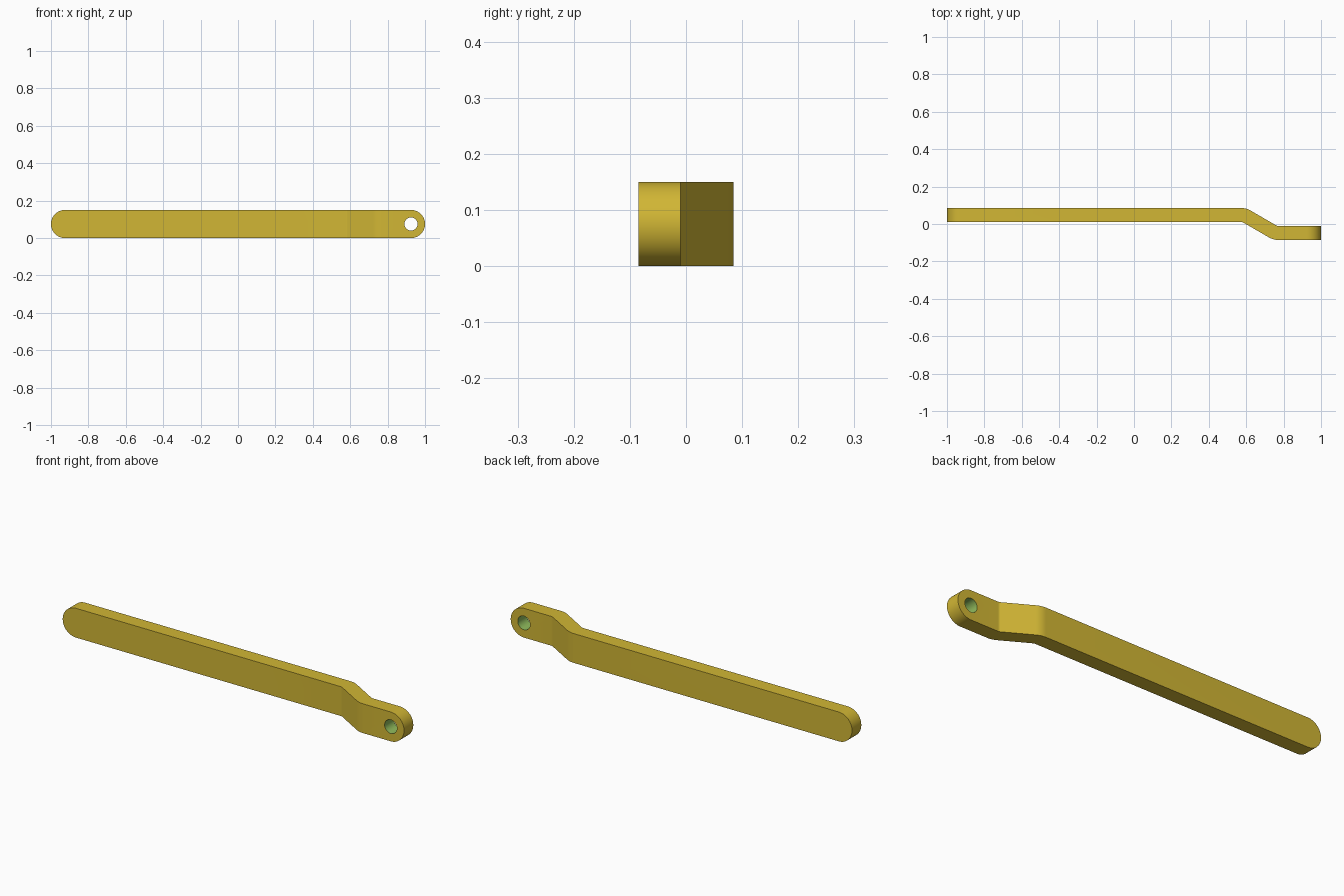
import bpy, bmesh, math
from mathutils import Vector

if "Cube" in bpy.data.objects:
    bpy.data.objects.remove(bpy.data.objects["Cube"])

R = 0.075                 # end radius, half the bar height
T = 0.075                 # plate thickness
HOLE_X, HOLE_R = 0.925, 0.035


def material(name, rgb):
    m = bpy.data.materials.new(name)
    m.diffuse_color = (*rgb, 1)
    m.use_nodes = True
    m.node_tree.nodes["Principled BSDF"].inputs["Base Color"].default_value = m.diffuse_color
    return m


def prism(name, points, direction):
    """Extrude a closed outline of 3D points along a direction."""
    bm = bmesh.new()
    face = bm.faces.new([bm.verts.new(p) for p in points])
    new = bmesh.ops.extrude_face_region(bm, geom=[face])["geom"]
    bmesh.ops.translate(bm, vec=direction,
                        verts=[v for v in new if isinstance(v, bmesh.types.BMVert)])
    bmesh.ops.recalc_face_normals(bm, faces=bm.faces)
    me = bpy.data.meshes.new(name)
    bm.to_mesh(me)
    bm.free()
    ob = bpy.data.objects.new(name, me)
    bpy.context.collection.objects.link(ob)
    return ob


def arc(cx, cy, r, a0, a1, n):
    """Points on an arc, angles in degrees."""
    return [(cx + r * math.cos(math.radians(a0 + (a1 - a0) * i / n)),
             cy + r * math.sin(math.radians(a0 + (a1 - a0) * i / n))) for i in range(n + 1)]


def cut(target, cutter, operation):
    mod = target.modifiers.new(operation, "BOOLEAN")
    mod.object, mod.operation, mod.solver = cutter, operation, "EXACT"
    bpy.context.view_layer.objects.active = target
    bpy.ops.object.modifier_apply(modifier=mod.name)
    bpy.data.objects.remove(cutter)


# Bent strip seen from above: two 30 degree bends with concentric radii
r_in, r_out = 0.02, 0.02 + T
b1, b2 = (0.575, -0.01), (0.77, 0.01)
back = [(-1.1, 0.085)] + arc(*b1, r_out, 90, 60, 8) + arc(*b2, r_in, 240, 270, 8) + [(1.1, -0.01)]
front = [(-1.1, 0.01)] + arc(*b1, r_in, 90, 60, 8) + arc(*b2, r_out, 240, 270, 8) + [(1.1, -0.085)]
bar = prism("bent_bar", [(x, y, 0) for x, y in back + front[::-1]], Vector((0, 0, 2 * R)))

# Rounded ends: intersect with a stadium outline seen from the front
# (slightly oversized in height along the straight edges stays flush with the strip)
stadium = arc(1 - R, R, R, -90, 90, 32) + arc(-1 + R, R, R, 90, 270, 32)
cut(bar, prism("end_cutter", [(x, -0.3, z) for x, z in stadium], Vector((0, 0.6, 0))), "INTERSECT")

# Pivot hole
circle = arc(HOLE_X, R, HOLE_R, 0, 360, 48)[:-1]
cut(bar, prism("hole_cutter", [(x, -0.3, z) for x, z in circle], Vector((0, 0.6, 0))), "DIFFERENCE")

# Yellow bar, green hole wall
bar.data.materials.clear()
bar.data.materials.append(material("brass_yellow", (0.64, 0.47, 0.035)))
bar.data.materials.append(material("hole_green", (0.28, 0.50, 0.11)))
for p in bar.data.polygons:
    d = math.hypot(p.center.x - HOLE_X, p.center.z - R)
    p.material_index = int(d < HOLE_R * 1.05 and abs(p.normal.y) < 0.5)

bpy.ops.object.select_all(action="DESELECT")
bar.select_set(True)
bpy.context.view_layer.objects.active = bar
bpy.ops.object.shade_smooth_by_angle(angle=math.radians(20))
